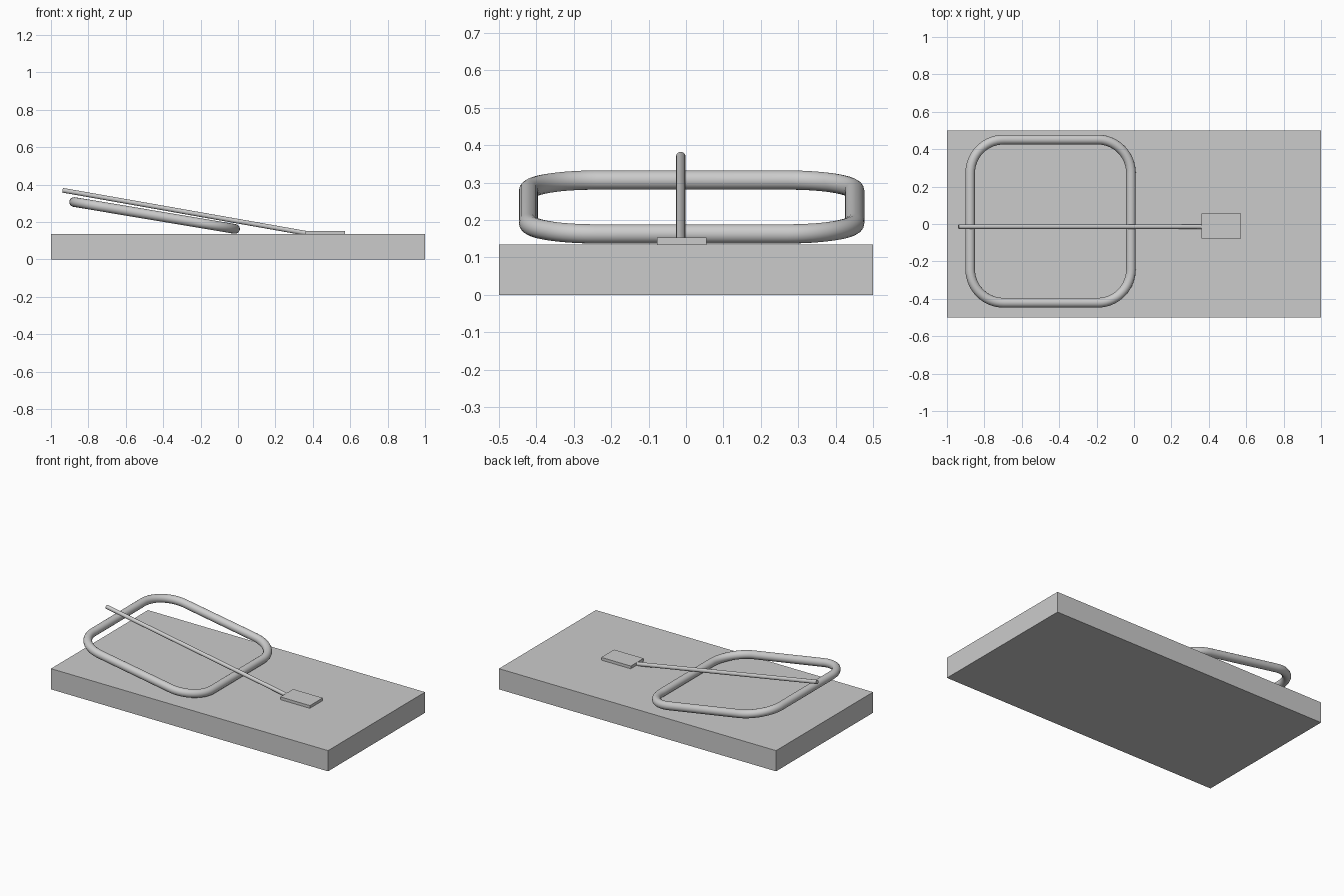
import bpy, math
from mathutils import Vector

if "Cube" in bpy.data.objects:
    bpy.data.objects.remove(bpy.data.objects["Cube"])


def box(name, lo, hi):
    lo, hi = Vector(lo), Vector(hi)
    bpy.ops.mesh.primitive_cube_add(size=1, location=(lo + hi) / 2)
    ob = bpy.context.object
    ob.name = name
    ob.scale = hi - lo
    bpy.ops.object.transform_apply(location=False, rotation=False, scale=True)
    return ob


def rod(name, a, b, radius):
    a, b = Vector(a), Vector(b)
    d = b - a
    bpy.ops.mesh.primitive_cylinder_add(vertices=24, radius=radius, depth=d.length,
                                        location=(a + b) / 2)
    ob = bpy.context.object
    ob.name = name
    ob.rotation_euler = d.to_track_quat('Z', 'Y').to_euler()
    bpy.ops.object.shade_smooth_by_angle()
    return ob


def rounded_loop(name, half, corner, radius, steps=14):
    cu = bpy.data.curves.new(name, 'CURVE')
    cu.dimensions = '3D'
    cu.bevel_depth = radius
    cu.bevel_resolution = 6
    pts = []
    c = half - corner
    for i, (sx, sy) in enumerate([(1, 1), (-1, 1), (-1, -1), (1, -1)]):
        for k in range(steps + 1):
            t = math.pi / 2 * (i + k / steps)
            pts.append((sx * c + corner * math.cos(t), sy * c + corner * math.sin(t), 0, 1))
    sp = cu.splines.new('POLY')
    sp.points.add(len(pts) - 1)
    for p, co in zip(sp.points, pts):
        p.co = co
    sp.use_cyclic_u = True
    ob = bpy.data.objects.new(name, cu)
    bpy.context.collection.objects.link(ob)
    # turn the bevelled path into a mesh
    bpy.ops.object.select_all(action='DESELECT')
    ob.select_set(True)
    bpy.context.view_layer.objects.active = ob
    bpy.ops.object.convert(target='MESH')
    ob = bpy.context.object
    bpy.ops.object.shade_smooth()
    return ob


# wooden base and trigger plate
box("base", (-1, -0.5, 0), (1, 0.5, 0.135))
box("trigger_plate", (0.36, -0.077, 0.133), (0.573, 0.055, 0.153))

# tilted wire hammer
hammer = rounded_loop("hammer_loop", 0.436, 0.18, 0.026)
hammer.location = (-0.446, 0.015, 0.235)
hammer.rotation_euler = (0, math.radians(9.5), 0)

# locking bar
rod("locking_bar", (-0.938, -0.014, 0.37), (0.37, -0.014, 0.139), 0.0125)
